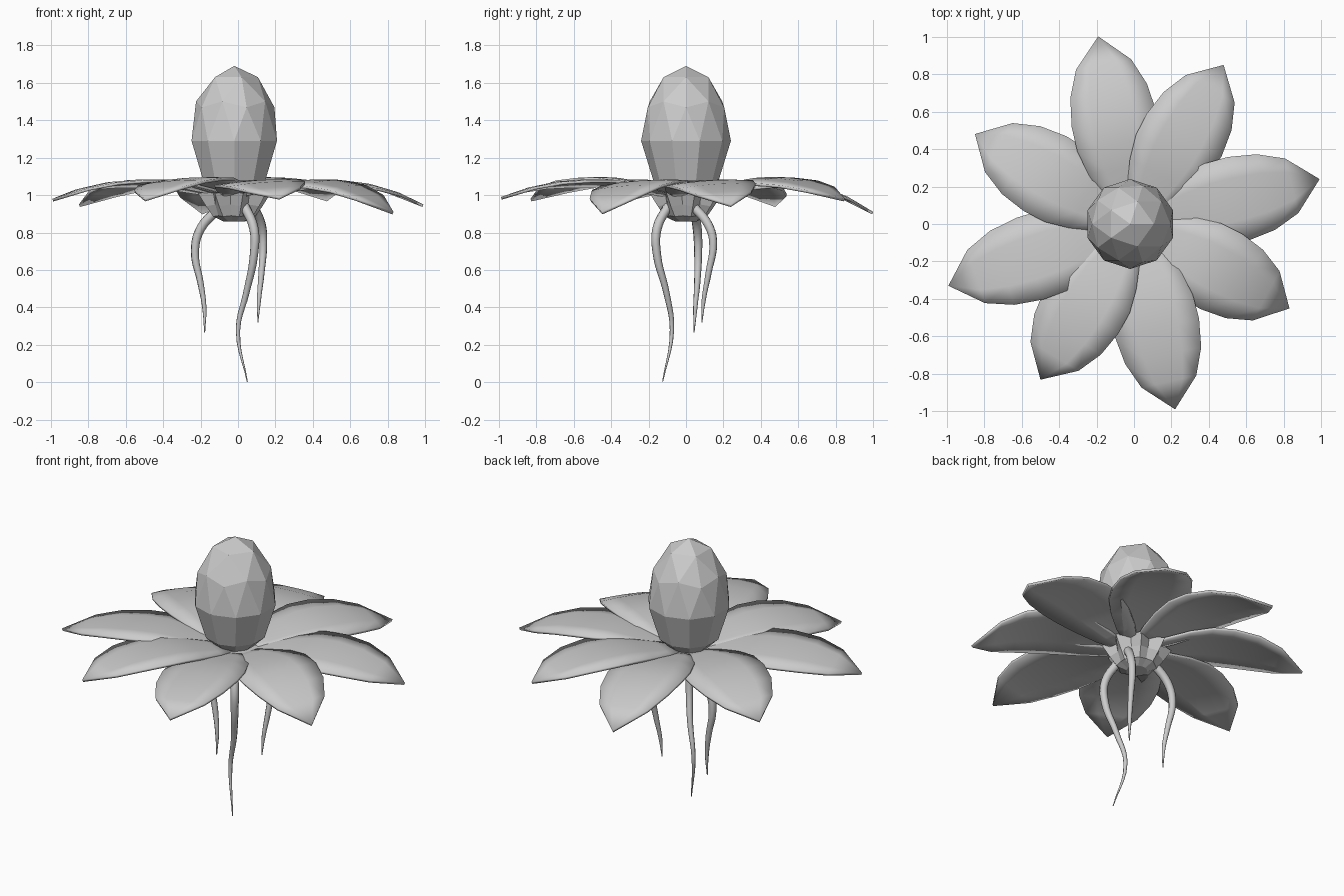
import bpy, bmesh
from math import radians, cos, sin, pi

if "Cube" in bpy.data.objects:
    bpy.data.objects.remove(bpy.data.objects["Cube"])


def add_object(name, bm):
    mesh = bpy.data.meshes.new(name)
    bmesh.ops.recalc_face_normals(bm, faces=bm.faces)
    bm.to_mesh(mesh)
    bm.free()
    ob = bpy.data.objects.new(name, mesh)
    bpy.context.collection.objects.link(ob)
    return ob


def shade(ob, angle):
    bpy.ops.object.select_all(action='DESELECT')
    ob.select_set(True)
    bpy.context.view_layer.objects.active = ob
    bpy.ops.object.shade_smooth_by_angle(angle=radians(angle))


# Bulb: faceted half icosphere on top, tapered rings below
CX = -0.02
bm = bmesh.new()
bmesh.ops.create_icosphere(bm, subdivisions=2, radius=1)
bmesh.ops.delete(bm, geom=[v for v in bm.verts if v.co.z < -0.01], context='VERTS')
for v in bm.verts:
    v.co = (CX + v.co.x * 0.24, v.co.y * 0.24, 1.29 + v.co.z * 0.40)
edges = [e for e in bm.edges if e.is_boundary]
for radius, z in ((0.175, 1.08), (0.09, 1.0)):
    new = bmesh.ops.extrude_edge_only(bm, edges=edges)['geom']
    edges = [g for g in new if isinstance(g, bmesh.types.BMEdge)]
    for v in [g for g in new if isinstance(g, bmesh.types.BMVert)]:
        x, y = v.co.x - CX, v.co.y
        k = radius / (x * x + y * y) ** 0.5
        v.co = (CX + x * k, y * k, z)
bmesh.ops.holes_fill(bm, edges=edges)
add_object("bulb", bm)

# Petals: angle, length, tip height, lift of the whole petal
PETALS = [(100.8, 1.02, 0.91, 0.0), (60.6, 0.975, 0.98, 0.012),
          (13.6, 1.02, 0.95, 0.0), (-28.5, 0.945, 0.91, 0.0),
          (-77.5, 1.014, 0.99, 0.0), (-121.0, 0.97, 0.98, 0.012),
          (-161.6, 1.045, 0.98, 0.0), (150.5, 0.976, 0.95, 0.0)]
# fraction along, half width, height, share of tip droop
PROFILE = [(0.03, 0.05, 1.0, 0), (0.17, 0.135, 1.03, 0), (0.30, 0.19, 1.06, 0),
           (0.43, 0.225, 1.08, 0), (0.56, 0.23, 1.08, 0.05), (0.71, 0.208, 1.065, 0.25),
           (0.85, 0.15, 1.03, 0.55), (1.0, 0.0, 0.97, 1.0)]
COLS = (-1, -0.5, 0, 0.5, 1)
for i, (ang, length, tip, lift) in enumerate(PETALS):
    bm = bmesh.new()
    a = radians(ang)
    rows = []
    for t, w, z, share in PROFILE:
        row = []
        for c in COLS:
            r, s = t * length, c * w
            h = z + (tip - 0.97) * share + lift * (1 - share)
            h += 0.06 * s - 0.25 * s * s
            row.append(bm.verts.new((r * cos(a) - s * sin(a), r * sin(a) + s * cos(a), h)))
        rows.append(row)
    for lo, hi in zip(rows, rows[1:]):
        for j in range(len(COLS) - 1):
            bm.faces.new((lo[j], hi[j], hi[j + 1], lo[j + 1]))
    bmesh.ops.remove_doubles(bm, verts=bm.verts, dist=0.0005)
    petal = add_object(f"petal_{i + 1}", bm)
    if petal.data.polygons[0].normal.z < 0:
        petal.data.flip_normals()
    solid = petal.modifiers.new("thickness", 'SOLIDIFY')
    solid.thickness = 0.015
    shade(petal, 35)

# Fluted cup under the petals, points along the petals
bm = bmesh.new()
rings = []
for r_out, r_in, z_out, z_in in ((0.06, 0.06, 0.86, 0.86), (0.115, 0.105, 0.885, 0.89),
                                 (0.155, 0.125, 0.94, 0.95), (0.20, 0.14, 1.01, 1.02)):
    ring = []
    for k in range(16):
        a = radians(13.6) + k * pi / 8
        r, z = (r_in, z_in) if k % 2 else (r_out, z_out)
        ring.append(bm.verts.new((CX + r * cos(a), r * sin(a), z)))
    rings.append(ring)
for lo, hi in zip(rings, rings[1:]):
    for k in range(16):
        n = (k + 1) % 16
        bm.faces.new((lo[k], lo[n], hi[n], hi[k]))
bm.faces.new(rings[0])
bm.faces.new(rings[-1])
add_object("cup", bm)

# Hanging tendrils, tapering to a point
TENDRILS = {
    "left_tendril": [(-0.10, 0.04, 0.93), (-0.20, 0.06, 0.82), (-0.23, 0.065, 0.70),
                     (-0.20, 0.06, 0.53), (-0.18, 0.05, 0.40), (-0.178, 0.043, 0.265)],
    "front_tendril": [(0.03, -0.09, 0.95), (0.085, -0.155, 0.82), (0.085, -0.155, 0.68),
                      (0.045, -0.105, 0.48), (0.0, -0.075, 0.28), (0.05, -0.125, 0.003)],
    "back_tendril": [(0.08, 0.04, 0.94), (0.125, 0.12, 0.84), (0.135, 0.145, 0.75),
                     (0.125, 0.12, 0.58), (0.112, 0.095, 0.44), (0.106, 0.085, 0.32)],
}
for name, pts in TENDRILS.items():
    curve = bpy.data.curves.new(name, 'CURVE')
    curve.dimensions = '3D'
    curve.bevel_depth = 0.026
    curve.bevel_resolution = 2
    curve.resolution_u = 5
    curve.use_fill_caps = True
    sp = curve.splines.new('BEZIER')
    sp.bezier_points.add(len(pts) - 1)
    for p, co, rad in zip(sp.bezier_points, pts, (1, 0.95, 0.85, 0.65, 0.45, 0.1)):
        p.co = co
        p.radius = rad
        p.handle_left_type = p.handle_right_type = 'AUTO'
    ob = bpy.data.objects.new(name, curve)
    bpy.context.collection.objects.link(ob)
    bpy.ops.object.select_all(action='DESELECT')
    ob.select_set(True)
    bpy.context.view_layer.objects.active = ob
    bpy.ops.object.convert(target='MESH')
    shade(bpy.context.object, 50)
